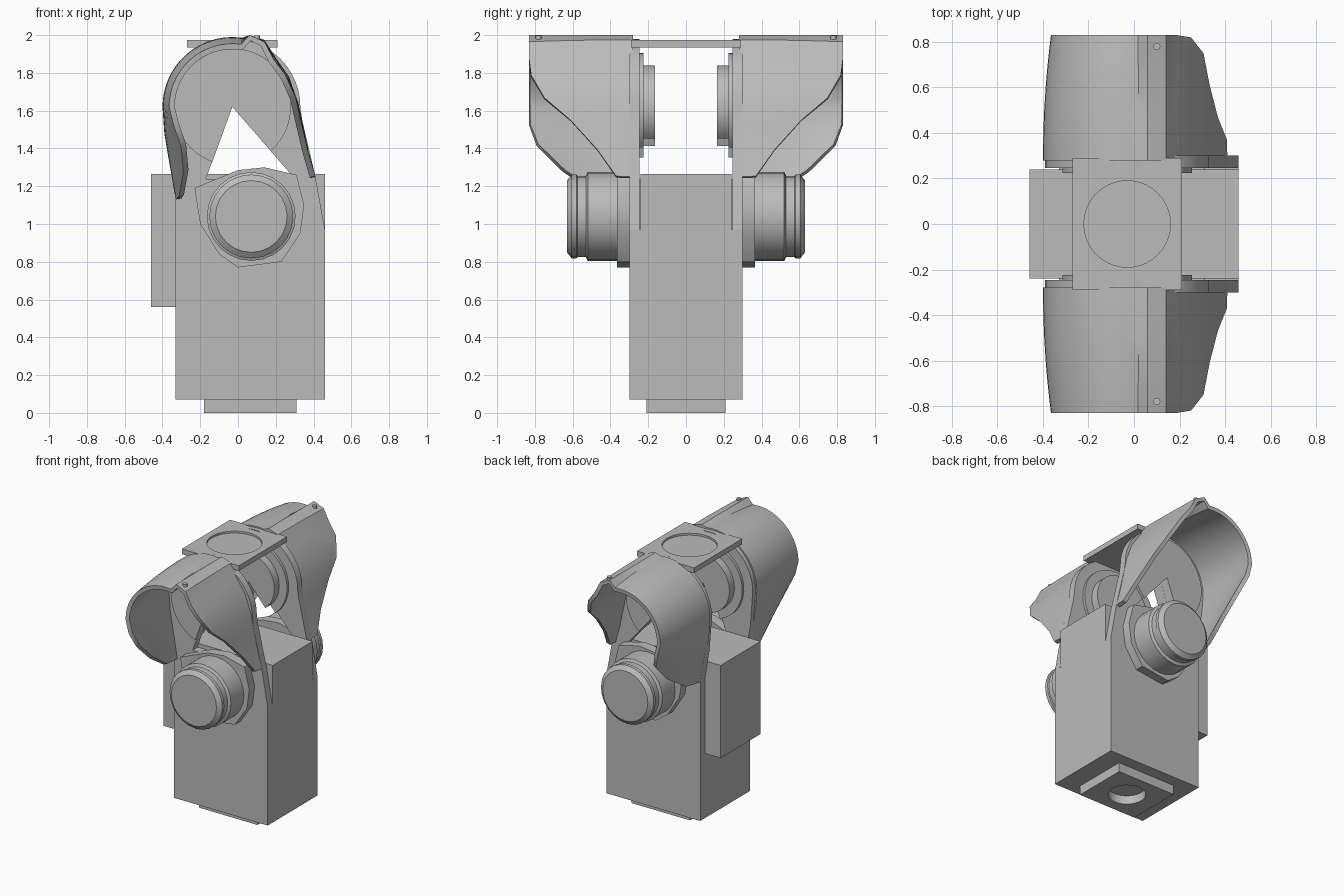
import bpy, bmesh, math

cube = bpy.data.objects.get("Cube")
if cube:
    bpy.data.objects.remove(cube, do_unlink=True)

grey = bpy.data.materials.new("plain_grey")
grey.use_nodes = True
grey.diffuse_color = (0.5, 0.5, 0.5, 1)
grey.node_tree.nodes["Principled BSDF"].inputs["Base Color"].default_value = (0.5, 0.5, 0.5, 1)

HUB = (-0.03, 1.62)      # sleeve axis in x, z
MOTOR = (0.07, 1.04)     # motor axis in x, z


def activate(obj):
    bpy.ops.object.select_all(action='DESELECT')
    obj.select_set(True)
    bpy.context.view_layer.objects.active = obj


def finish(name, bm, mirror=False, thickness=0, recalc=True):
    """Turn a bmesh into a shaded object, optionally thickened and mirrored in y."""
    if recalc:
        bmesh.ops.recalc_face_normals(bm, faces=bm.faces)
    mesh = bpy.data.meshes.new(name)
    bm.to_mesh(mesh)
    bm.free()
    obj = bpy.data.objects.new(name, mesh)
    bpy.context.collection.objects.link(obj)
    mesh.materials.append(grey)
    activate(obj)
    if thickness:
        mod = obj.modifiers.new("wall", 'SOLIDIFY')
        mod.thickness = thickness
        mod.offset = -1
        bpy.ops.object.modifier_apply(modifier=mod.name)
    if mirror:
        mod = obj.modifiers.new("other_side", 'MIRROR')
        mod.use_axis = (False, True, False)
        mod.use_mirror_merge = False
        bpy.ops.object.modifier_apply(modifier=mod.name)
    bpy.ops.object.shade_smooth_by_angle(angle=math.radians(32))
    return obj


def box(name, x, y, z):
    bm = bmesh.new()
    bmesh.ops.create_cube(bm, size=1)
    for v in bm.verts:
        for axis, span in enumerate((x, y, z)):
            v.co[axis] = span[0] if v.co[axis] < 0 else span[1]
    return finish(name, bm)


def prism(name, outline, y0, y1):
    """Extrude an x-z outline along y, on both sides."""
    bm = bmesh.new()
    face = bm.faces.new([bm.verts.new((x, y0, z)) for x, z in outline])
    grown = bmesh.ops.extrude_face_region(bm, geom=[face])["geom"]
    for v in grown:
        if isinstance(v, bmesh.types.BMVert):
            v.co.y = y1
    return finish(name, bm, mirror=True)


def arc(centre, radius, start, end, steps):
    for i in range(steps + 1):
        a = math.radians(start + (end - start) * i / steps)
        yield (centre[0] + radius * math.cos(a), centre[1] + radius * math.sin(a))


def sector(name, radius, y0, y1):
    """Disc on the sleeve axis with its lower wedge left out."""
    prism(name, [HUB] + list(arc(HUB, radius, -49, 250, 36)), y0, y1)


def sink(obj, centre, radius, depth):
    """Sink a round pocket along z."""
    bpy.ops.mesh.primitive_cylinder_add(vertices=40, radius=radius, depth=depth, location=centre)
    cutter = bpy.context.object
    cutter.hide_render = True
    activate(obj)
    mod = obj.modifiers.new("pocket", 'BOOLEAN')
    mod.operation = 'DIFFERENCE'
    mod.object = cutter
    bpy.ops.object.modifier_apply(modifier=mod.name)
    bpy.data.objects.remove(cutter, do_unlink=True)
    activate(obj)
    bpy.ops.object.shade_smooth_by_angle(angle=math.radians(32))


# Body, rear box and foot
box("body_lower", (-0.33, 0.46), (-0.3, 0.3), (0.07, 0.97))
box("body_upper", (-0.33, 0.46), (-0.24, 0.24), (0.97, 1.265))
box("rear_box", (-0.46, -0.33), (-0.24, 0.24), (0.56, 1.265))
foot = box("foot_plate", (-0.18, 0.31), (-0.21, 0.21), (0, 0.072))
sink(foot, (0.065, 0, 0), 0.13, 0.13)

# Top plate with a shallow round pocket
cap = box("top_plate", (-0.27, 0.21), (-0.29, 0.29), (1.935, 1.975))
sink(cap, (HUB[0], 0, 1.975), 0.19, 0.03)

# Side arms rising from the body, open in a wedge below the hub
arm = [(0.46, 0.97), (0.41, 1.25), (0.34, 1.55)]
arm += list(arc(HUB, 0.36, 0, 180, 24))
arm += [(-0.37, 1.36), (-0.33, 1.13), (-0.33, 0.97), (-0.22, 0.97),
        (-0.17, 1.24), HUB, (0.3, 1.24), (0.3, 0.97)]
prism("side_arm", arm, 0.245, 0.3)
prism("arm_web", [(-0.23, 0.97), (0.31, 0.97), (0.31, 1.235), (-0.18, 1.235)], 0.24, 0.3)

# Hub discs inside and outside the arms
sector("hub_flange", 0.285, 0.225, 0.25)
sector("hub_boss", 0.22, 0.165, 0.23)
sector("sleeve_floor", 0.31, 0.29, 0.32)

# Motor seats
seat = [(-0.23, 1.19), (-0.2, 1.0), (-0.1, 0.84), (0, 0.77), (0.23, 0.8), (0.33, 0.95),
        (0.35, 1.1), (0.31, 1.26), (0.14, 1.3), (0, 1.285), (-0.16, 1.22)]
prism("motor_seat", seat, 0.29, 0.365)

# Motors: turned profile of y and radius
bm = bmesh.new()
rings = []
for y, r in [(0.3, 0.235), (0.52, 0.235), (0.53, 0.215), (0.575, 0.215),
             (0.58, 0.222), (0.605, 0.222), (0.63, 0.19)]:
    rings.append([bm.verts.new((x, y, z)) for x, z in arc(MOTOR, r, 0, 345, 23)])
for a, b in zip(rings, rings[1:]):
    for i in range(len(a)):
        k = (i + 1) % len(a)
        bm.faces.new((a[i], a[k], b[k], b[i]))
bm.faces.new(rings[0])
bm.faces.new(rings[-1])
finish("motor", bm, mirror=True)

# Sleeves: each row runs from an inner point to an outer point, up to its own length
left_skirt = [(-0.33, 1.13, -0.155, 1.29, 0.45), (-0.345, 1.22, -0.22, 1.34, 0.65),
              (-0.37, 1.36, -0.29, 1.42, 0.79), (-0.39, 1.48, -0.34, 1.52, 0.83)]
right_skirt = [(0.06, 2, 0.06, 2, 0.83), (0.14, 1.975, 0.14, 1.965, 0.83),
               (0.2, 1.88, 0.19, 1.87, 0.83), (0.27, 1.78, 0.25, 1.79, 0.82),
               (0.32, 1.64, 0.3, 1.68, 0.75), (0.345, 1.52, 0.31, 1.6, 0.61),
               (0.375, 1.38, 0.32, 1.5, 0.47), (0.41, 1.25, 0.35, 1.4, 0.37)]
crown = [(*p, *q, 0.83) for p, q in zip(arc(HUB, 0.37, 180, 82, 14), arc(HUB, 0.335, 180, 82, 14))]
START, END, STEPS = 0.28, 0.83, 10
bm = bmesh.new()
strips = []
for xi, zi, xo, zo, reach in left_skirt + crown + right_skirt:
    strip = []
    for j in range(STEPS + 1):
        y = START + (reach - START) * j / STEPS
        s = ((y - START) / (END - START)) ** 2
        strip.append(bm.verts.new((xi + (xo - xi) * s, y, zi + (zo - zi) * s)))
    strips.append(strip)
for a, b in zip(strips, strips[1:]):
    for j in range(STEPS):
        bm.faces.new((a[j], b[j], b[j + 1], a[j + 1]))
finish("sleeve", bm, mirror=True, thickness=0.03, recalc=False)

# Small screws on the sleeve ridges
bm = bmesh.new()
bmesh.ops.create_cone(bm, cap_ends=True, segments=12, radius1=0.016, radius2=0.016, depth=0.03)
bmesh.ops.translate(bm, verts=bm.verts, vec=(0.1, 0.78, 1.983))
finish("ridge_screw", bm, mirror=True)
